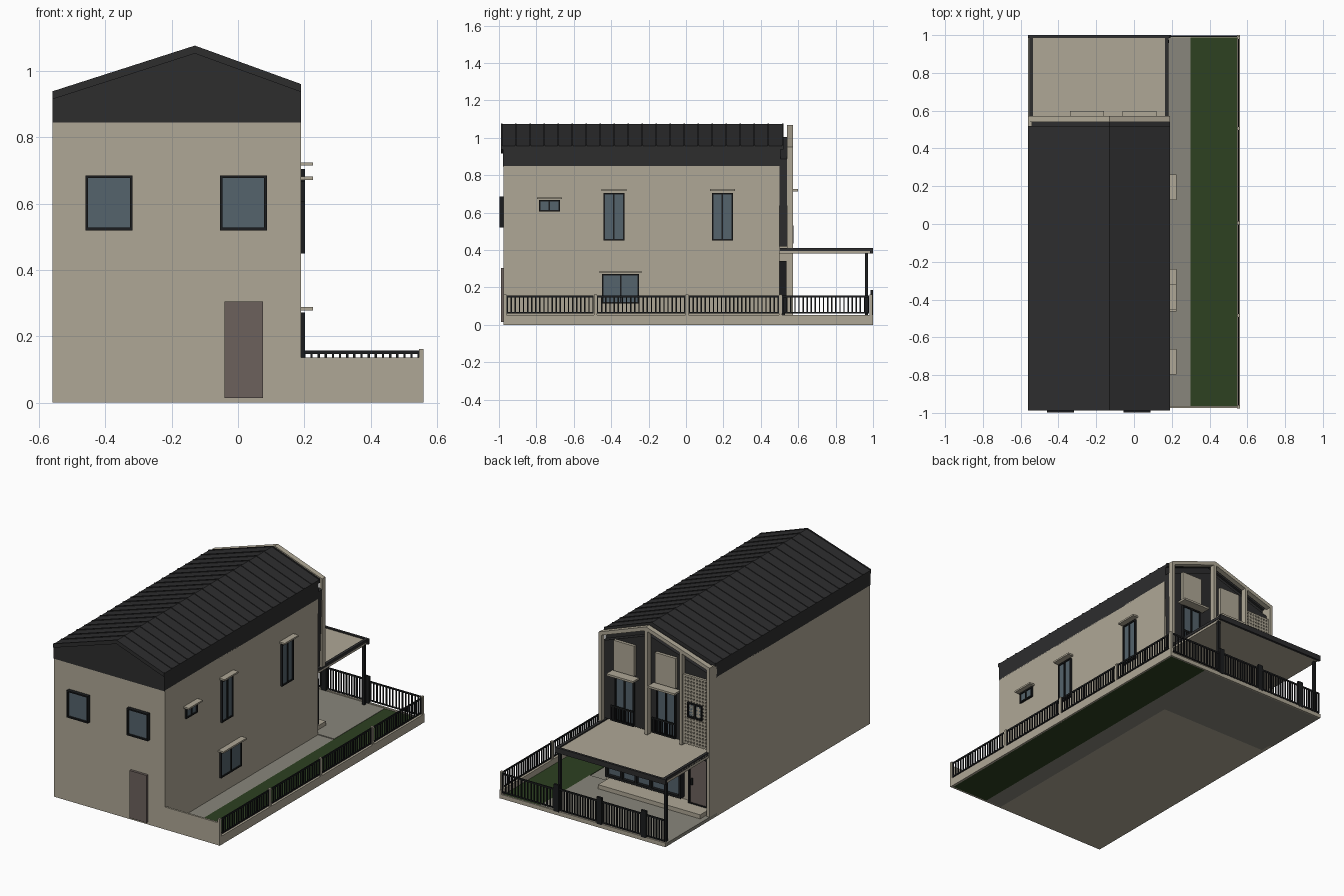
import bpy, bmesh
from mathutils import Vector

cube = bpy.data.objects.get("Cube")
if cube:
    bpy.data.objects.remove(cube, do_unlink=True)


def material(name, r, g, b):
    m = bpy.data.materials.new(name)
    m.use_nodes = True
    m.diffuse_color = (r, g, b, 1)
    bsdf = next(n for n in m.node_tree.nodes if n.type == 'BSDF_PRINCIPLED')
    bsdf.inputs["Base Color"].default_value = (r, g, b, 1)
    bsdf.inputs["Roughness"].default_value = 0.8
    return m


BEIGE = material("beige render", .43, .39, .305)
DARK = material("charcoal roofing", .026, .026, .027)
BLACK = material("black metal", .011, .012, .013)
GLASS = material("blue grey glass", .09, .125, .15)
BROWN = material("brown door", .15, .12, .108)
GRASS = material("lawn green", .026, .052, .015)
PAVING = material("grey paving", .25, .24, .2)


def finish(name, bm, mat):
    bmesh.ops.recalc_face_normals(bm, faces=bm.faces)
    mesh = bpy.data.meshes.new(name)
    bm.to_mesh(mesh)
    bm.free()
    mesh.materials.append(mat)
    ob = bpy.data.objects.new(name, mesh)
    bpy.context.scene.collection.objects.link(ob)
    return ob


def boxes(name, mat, *items):
    """One object made of boxes given as (x0, x1, y0, y1, z0, z1)."""
    bm = bmesh.new()
    for x0, x1, y0, y1, z0, z1 in items:
        made = bmesh.ops.create_cube(bm, size=1)["verts"]
        for v in made:
            v.co = Vector((x1 if v.co.x > 0 else x0, y1 if v.co.y > 0 else y0,
                           z1 if v.co.z > 0 else z0))
    return finish(name, bm, mat)


def prisms(name, mat, profile, spans):
    """Extrude an x-z profile along y over each span."""
    bm = bmesh.new()
    for y0, y1 in spans:
        a = [bm.verts.new((x, y0, z)) for x, z in profile]
        b = [bm.verts.new((x, y1, z)) for x, z in profile]
        bm.faces.new(a)
        bm.faces.new(b)
        for i in range(len(a)):
            j = (i + 1) % len(a)
            bm.faces.new((a[i], a[j], b[j], b[i]))
    return finish(name, bm, mat)


def on_wall(face, a0, a1, z0, z1, d0, d1):
    """Box on a wall: a runs along it, d is the distance out from it."""
    if face == "side":
        return (RIGHT + d0, RIGHT + d1, a0, a1, z0, z1)
    if face == "front":
        return (a0, a1, FRONT - d1, FRONT - d0, z0, z1)
    return (a0, a1, BACK + d0, BACK + d1, z0, z1)


def window(name, face, a0, a1, z0, z1, panes=1, depth=.012, base=0, w=.008):
    top = base + depth
    bars = [on_wall(face, a0, a1, z0, z0 + w, base, top),
            on_wall(face, a0, a1, z1 - w, z1, base, top)]
    for i in range(panes + 1):
        c = a0 + w / 2 + (a1 - a0 - w) * i / panes
        bars.append(on_wall(face, c - w / 2, c + w / 2, z0, z1, base, top))
    boxes(name + "_frame", BLACK, *bars)
    boxes(name + "_glass", GLASS,
          on_wall(face, a0 + w / 2, a1 - w / 2, z0 + w / 2, z1 - w / 2, base, base + depth * .5))


def gable(drop):
    return [(LEFT, .935 - drop), (RIDGE, 1.073 - drop), (RIGHT, .957 - drop)]


def railing(name, axis, fixed, a0, a1, z0, z1, pitch=.022, t=.006):
    """Two rails with upright bars between them."""
    def piece(s0, s1, low, high):
        edge = (fixed - t / 2, fixed + t / 2)
        return (*edge, s0, s1, low, high) if axis == "y" else (s0, s1, *edge, low, high)
    parts = [piece(a0, a1, z0, z0 + .008), piece(a0, a1, z1 - .01, z1)]
    count = max(2, round((a1 - a0) / pitch))
    for i in range(count + 1):
        c = a0 + (a1 - a0) * i / count
        parts.append(piece(c - .0035, c + .0035, z0, z1))
    return boxes(name, BLACK, *parts)


LEFT, RIGHT, RIDGE = -.56, .19, -.13
FRONT, BACK = -.975, .5

# House body, dark upper band and roof
boxes("house_walls", BEIGE, (LEFT, RIGHT, FRONT, BACK, 0, .85))
prisms("gable_band", DARK, [(RIGHT, .845), (LEFT, .845)] + gable(.01), [(FRONT - .004, .506)])
roof = gable(0) + gable(.02)[::-1]
prisms("roof", DARK, roof, [(-.988, .52)])
seam = [(x, z + .004) for x, z in gable(0)] + gable(.004)[::-1]
prisms("roof_seams", DARK, seam, [(y, y + .008) for y in [-.988 + .075 * i for i in range(21)]])

# Front windows and door
for side, x in (("right", -.46), ("left", -.055)):
    window("front_window_" + side, "front", x, x + .142, .52, .685, depth=.023)
boxes("front_door", BROWN, on_wall("front", -.04, .075, .015, .305, 0, .015))

# Side windows with small canopies
side_windows = (("bath", -.785, -.675, .605, .668, .672), ("stair", -.44, -.33, .45, .705, .715),
                ("bedroom", .14, .25, .45, .705, .715), ("kitchen", -.45, -.25, .115, .272, .278))
for name, y0, y1, z0, z1, zc in side_windows:
    window("side_window_" + name, "side", y0, y1, z0, z1, 2)
    boxes("side_canopy_" + name, BEIGE, on_wall("side", y0 - .012, y1 + .012, zc, zc + .01, 0, .036))

# Upper rear facade: dark wall, beige posts and rafters
prisms("rear_dark_wall", DARK, [(.175, .42), (-.55, .42)] + gable(.07), [(BACK, .54)])
boxes("rear_posts", BEIGE, (LEFT, -.54, BACK, .572, 0, .925), (-.373, -.355, .54, .572, .41, .985),
      (-.14, -.12, .54, .572, .41, 1.05), (.172, RIGHT, .54, .572, .41, .94))
prisms("rear_rafters", BEIGE, gable(.005) + gable(.028)[::-1], [(.54, .572)])

# Rear upper windows: glazing, balustrade, canopy and panel above
for name, x in (("centre", -.34), ("left", -.06)):
    window("rear_window_" + name, "back", x + .025, x + .155, .43, .705, 2, .014, .04)
    boxes("rear_canopy_" + name, BEIGE, (x, x + .18, .54, .598, .713, .725))
    boxes("rear_panel_" + name, BEIGE, (x + .02, x + .16, .54, .558, .735, .92))
    railing("rear_balustrade_" + name, "x", .573, x + .015, x + .165, .435, .53, .017)

# Pierced screen with a small window
bars = [(x, x + .011, .545, .56, .42, .84) for x in [-.54 + .0195 * i for i in range(9)]]
bars += [(-.54, -.373, .545, .56, z, z + .011) for z in [.42 + .0205 * i for i in range(21)]]
boxes("pierced_screen", BEIGE, *bars)
window("screen_window", "back", -.505, -.405, .59, .68, 2, .02, .05)

# Ground floor rear: glazing, door and step
window("garden_doors", "back", -.34, .17, .06, .34, 5, .038, w=.014)
window("rear_door_surround", "back", -.515, -.385, .04, .34, 1, .03, w=.01)
boxes("rear_door", BROWN, on_wall("back", -.505, -.395, .05, .33, .01, .022))
boxes("rear_door_handle", BLACK, on_wall("back", -.412, -.404, .16, .2, .022, .032))
boxes("rear_step", BEIGE, (-.53, .16, BACK, .62, .02, .045))

# Porch roof with dark edge beams and posts
boxes("porch_roof", BEIGE, (-.553, .18, BACK, .985, .38, .405))
boxes("porch_edge", DARK, (-.553, -.535, BACK, .985, .394, .412), (.165, .183, BACK, .985, .394, .412),
      (LEFT, RIGHT, .985, 1, .38, .412))
boxes("porch_posts", BLACK, *[(x, x + .016, .957, .973, .02, .385) for x in (-.548, .168)])

# Ground, boundary walls
boxes("patio", PAVING, (LEFT, .3, BACK, .99, 0, .02))
boxes("side_path", PAVING, (RIGHT, .3, -.965, BACK, 0, .015))
boxes("lawn", GRASS, (.3, .55, -.965, .99, 0, .018))
boxes("boundary_walls", BEIGE, (RIGHT, .56, FRONT, -.963, 0, .137), (.546, .56, FRONT, 1, 0, .052),
      (LEFT, .56, .988, .999, 0, .025))

# Side fence with beige pillars
pillars = (-.968, -.485, .005, .505, .988)
boxes("fence_pillars", BEIGE, *[(.546, .56, y - .008, y + .008, 0, .162) for y in pillars])
for i, (y0, y1) in enumerate(zip(pillars, pillars[1:])):
    railing("side_fence_%d" % (i + 1), "y", .553, y0 + .012, y1 - .012, .06, .157)

# Rear fence with a gate section
railing("rear_fence_left", "x", .994, .2, .545, .035, .157)
railing("rear_fence_gate", "x", .994, -.55, .18, .03, .165, .018)
boxes("rear_fence_posts", BLACK, *[(x, x + .035, .987, 1, .02, .185) for x in (-.43, -.13, .16)])
